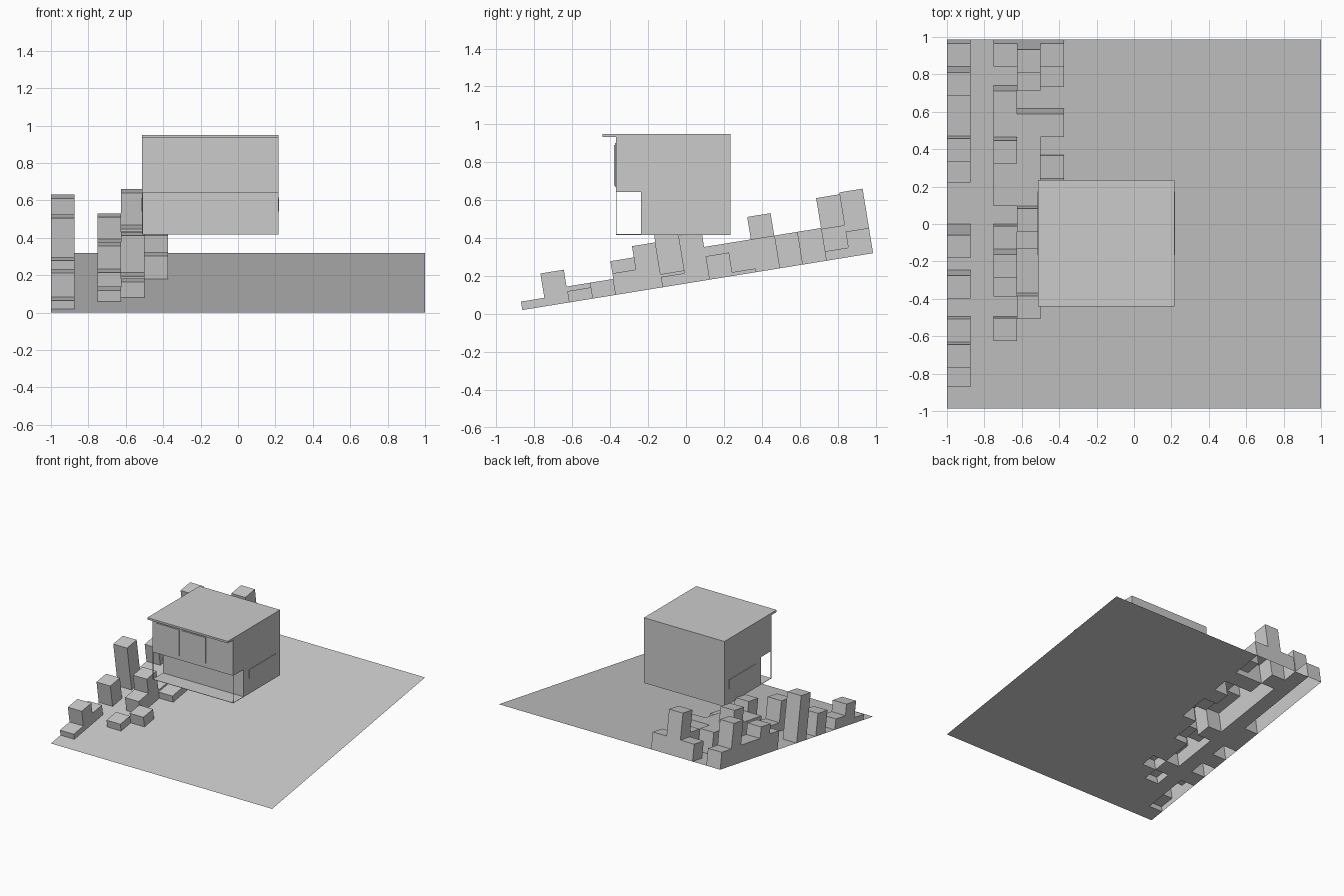
import bpy, bmesh, math
from mathutils import Matrix

if "Cube" in bpy.data.objects:
    bpy.data.objects.remove(bpy.data.objects["Cube"])


def mesh_object(name, bm):
    bmesh.ops.remove_doubles(bm, verts=bm.verts, dist=1e-5)
    me = bpy.data.meshes.new(name)
    bm.to_mesh(me)
    bm.free()
    ob = bpy.data.objects.new(name, me)
    bpy.context.collection.objects.link(ob)
    return ob


def box(name, x0, x1, y0, y1, z0, z1):
    bm = bmesh.new()
    bmesh.ops.create_cube(bm, size=1)
    for v in bm.verts:
        v.co = ((x0 + x1) / 2 + v.co.x * (x1 - x0),
                (y0 + y1) / 2 + v.co.y * (y1 - y0),
                (z0 + z1) / 2 + v.co.z * (z1 - z0))
    return mesh_object(name, bm)


# Sloped terrain: 16 x 16 grid with raised cells, open underneath
N, S = 16, 0.125
columns = {
    0: {1: .045, 2: .175, 3: .085, 5: .18, 7: .37, 10: .15, 11: .23,
        12: .14, 13: .14, 14: .335, 15: .135},
    2: {3: .06, 5: .115, 6: .24, 7: .07, 9: .175, 10: .175, 11: .295,
        12: .175, 13: .175, 15: .135},
    3: {4: .085, 7: .055, 8: .255, 9: .175, 10: .175, 11: .175, 12: .175,
        14: .17, 15: .345},
    4: {9: .125, 10: .02, 12: .175, 14: .05, 15: .135},
}


def height(i, j):
    return columns.get(i, {}).get(j, 0.0)


bm = bmesh.new()


def quad(*pts):
    bm.faces.new([bm.verts.new(p) for p in pts])


for i in range(N):
    for j in range(N):
        x0, y0, h = -1 + i * S, -1 + j * S, height(i, j)
        x1, y1 = x0 + S, y0 + S
        quad((x0, y0, h), (x1, y0, h), (x1, y1, h), (x0, y1, h))
        # walls towards the four neighbours that sit lower
        for di, dj, a, b in ((0, -1, (x0, y0), (x1, y0)), (1, 0, (x1, y0), (x1, y1)),
                             (0, 1, (x1, y1), (x0, y1)), (-1, 0, (x0, y1), (x0, y0))):
            low = height(i + di, j + dj)
            if h > low + 1e-6:
                quad((*a, low), (*b, low), (*b, h), (*a, h))
terrain = mesh_object("terrain", bm)
tilt = math.asin(0.16)
terrain.data.transform(Matrix.Translation((0, 0, 0.16)) @ Matrix.Rotation(tilt, 4, 'X'))

# House body: side profile with a recessed lower storey, extruded across x
X0, X1 = -0.512, 0.216
profile = [(-.237, .417), (.235, .417), (.235, .936), (-.37, .936), (-.37, .642), (-.237, .642)]
bm = bmesh.new()
face = bm.faces.new([bm.verts.new((X0, y, z)) for y, z in profile])
ext = bmesh.ops.extrude_face_region(bm, geom=[face])
for v in ext["geom"]:
    if isinstance(v, bmesh.types.BMVert):
        v.co.x = X1
bmesh.ops.recalc_face_normals(bm, faces=bm.faces)
mesh_object("house_body", bm)

# Roof, porch deck and thin corner posts
box("roof", X0, X1, -.44, .235, .934, .95)
box("porch_deck", X0, X1, -.37, -.237, .417, .42)
for side, x in (("left", X0), ("right", X1 - .003)):
    box("porch_post_" + side, x, x + .003, -.37, -.367, .417, .642)

# Upper front window: shallow slab with framed panes
box("front_window_panel", -.487, .112, -.375, -.368, .668, .902)
for k, x in enumerate((-.478, -.24)):
    box(f"front_window_pane_{k}", x, x + .212, -.38, -.374, .678, .892)

# Long slot windows on both sides
box("side_window_right", X1 - .001, X1 + .004, -.165, .175, .54, .615)
box("side_window_left", X0 - .004, X0 + .001, -.165, .175, .54, .615)
